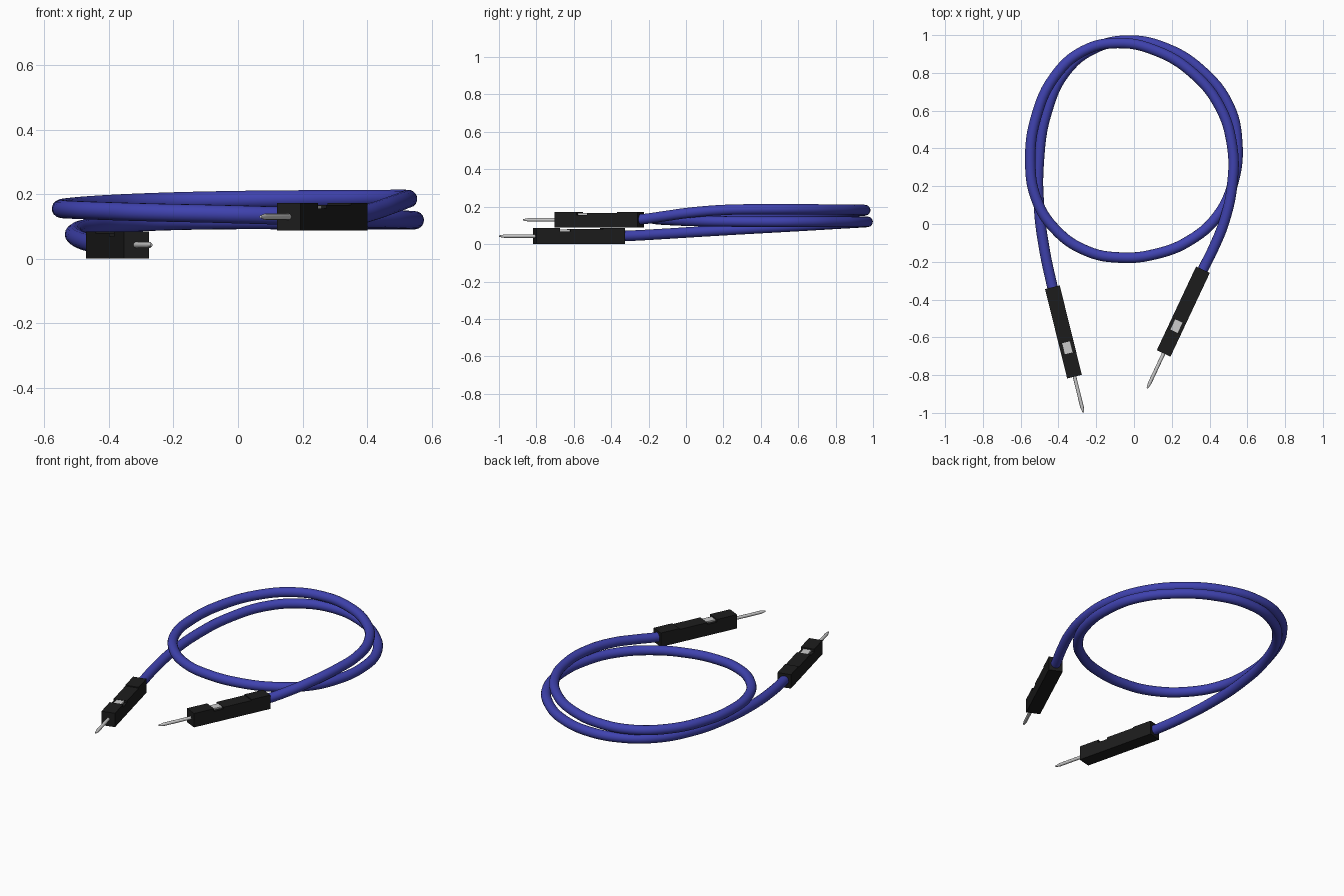
import bpy, bmesh, math
from mathutils import Matrix

if "Cube" in bpy.data.objects:
    bpy.data.objects.remove(bpy.data.objects["Cube"])


def material(name, rgb):
    m = bpy.data.materials.new(name)
    m.diffuse_color = (*rgb, 1)
    m.use_nodes = True
    m.node_tree.nodes["Principled BSDF"].inputs["Base Color"].default_value = m.diffuse_color
    return m


BLUE = material("blue_insulation", (0.05, 0.055, 0.43))
BLACK = material("black_plastic", (0.012, 0.012, 0.012))


def add_mesh(name, bm, mat=None, loc=(0, 0, 0), angle=0):
    bmesh.ops.recalc_face_normals(bm, faces=bm.faces)
    me = bpy.data.meshes.new(name)
    bm.to_mesh(me)
    bm.free()
    ob = bpy.data.objects.new(name, me)
    ob.location, ob.rotation_euler = loc, (0, 0, angle)
    bpy.context.collection.objects.link(ob)
    if mat:
        me.materials.append(mat)
    return ob


def connector(side, start, end, z, pin_len):
    """Housing, contact and pin; local x runs from the wire towards the tip."""
    dx, dy = end[0] - start[0], end[1] - start[1]
    length, angle = math.hypot(dx, dy), math.atan2(dy, dx)
    place = dict(loc=(*start, z), angle=angle)
    h, w = 0.0425, 0.04

    # housing: side profile with sunken latch and contact window
    profile = [(0, -h), (length, -h), (length, h), (0.36, h), (0.36, 0.026),
               (0.30, 0.026), (0.30, 0.037), (0.12, 0.037), (0.12, h), (0, h)]
    bm = bmesh.new()
    face = bm.faces.new([bm.verts.new((x, -w, y)) for x, y in profile])
    ext = bmesh.ops.extrude_face_region(bm, geom=[face])
    verts = [v for v in ext["geom"] if isinstance(v, bmesh.types.BMVert)]
    bmesh.ops.translate(bm, vec=(0, 2 * w, 0), verts=verts)
    add_mesh(side + "_housing", bm, BLACK, **place)

    # metal contact in the window
    bm = bmesh.new()
    bmesh.ops.create_cube(bm, size=1, matrix=Matrix.Translation((0.33, 0, 0.026))
                          @ Matrix.Diagonal((0.06, 0.046, 0.018, 1)))
    add_mesh(side + "_contact", bm, **place)

    # pin with tapered tip
    bm = bmesh.new()
    rings = []
    tip = length + pin_len
    for x, r in [(length - 0.01, 0.0095), (tip - 0.03, 0.0095), (tip, 0.004)]:
        rings.append([bm.verts.new((x, r * math.cos(a), r * math.sin(a)))
                      for a in (i * math.tau / 12 for i in range(12))])
    for a, b in zip(rings, rings[1:]):
        for i in range(12):
            j = (i + 1) % 12
            bm.faces.new((a[i], a[j], b[j], b[i]))
    bm.faces.new(rings[0])
    bm.faces.new(rings[-1])
    pin = add_mesh(side + "_pin", bm, **place)
    for p in pin.data.polygons:
        p.use_smooth = len(p.vertices) == 4


connector("left", (-0.432, -0.335), (-0.315, -0.808), 0.0425, 0.196)
connector("right", (0.365, -0.242), (0.157, -0.685), 0.13, 0.204)

# wire: one and a half turns, rising as it coils
path = [
    (-0.418, -0.39, 0.043), (-0.435, -0.32, 0.044), (-0.475, -0.13, 0.054),
    (-0.502, 0.08, 0.067), (-0.505, 0.32, 0.081), (-0.463, 0.59, 0.096),
    (-0.36, 0.81, 0.109), (-0.21, 0.93, 0.116), (-0.03, 0.971, 0.119),
    (0.17, 0.93, 0.119), (0.36, 0.81, 0.119), (0.50, 0.63, 0.119),
    (0.546, 0.44, 0.119), (0.525, 0.22, 0.121), (0.44, 0.04, 0.124),
    (0.29, -0.09, 0.129), (0.11, -0.16, 0.134), (-0.07, -0.178, 0.139),
    (-0.25, -0.143, 0.143), (-0.42, -0.025, 0.148), (-0.52, 0.14, 0.152),
    (-0.549, 0.34, 0.155), (-0.52, 0.56, 0.161), (-0.42, 0.78, 0.169),
    (-0.27, 0.915, 0.176), (-0.09, 0.958, 0.181), (0.11, 0.92, 0.184),
    (0.31, 0.80, 0.185), (0.455, 0.62, 0.186), (0.52, 0.41, 0.186),
    (0.52, 0.21, 0.183), (0.48, 0.02, 0.168), (0.42, -0.13, 0.147),
    (0.368, -0.235, 0.133), (0.335, -0.306, 0.13)]
curve = bpy.data.curves.new("wire", "CURVE")
curve.dimensions = "3D"
curve.bevel_depth = 0.028
curve.bevel_resolution = 6
curve.resolution_u = 6
curve.use_fill_caps = True
spline = curve.splines.new("BEZIER")
spline.bezier_points.add(len(path) - 1)
for p, co in zip(spline.bezier_points, path):
    p.co = co
    p.handle_left_type = p.handle_right_type = "AUTO"
curve.materials.append(BLUE)
wire = bpy.data.objects.new("wire", curve)
bpy.context.collection.objects.link(wire)
bpy.context.view_layer.objects.active = wire
wire.select_set(True)
bpy.ops.object.convert(target="MESH")
bpy.ops.object.shade_smooth_by_angle()
